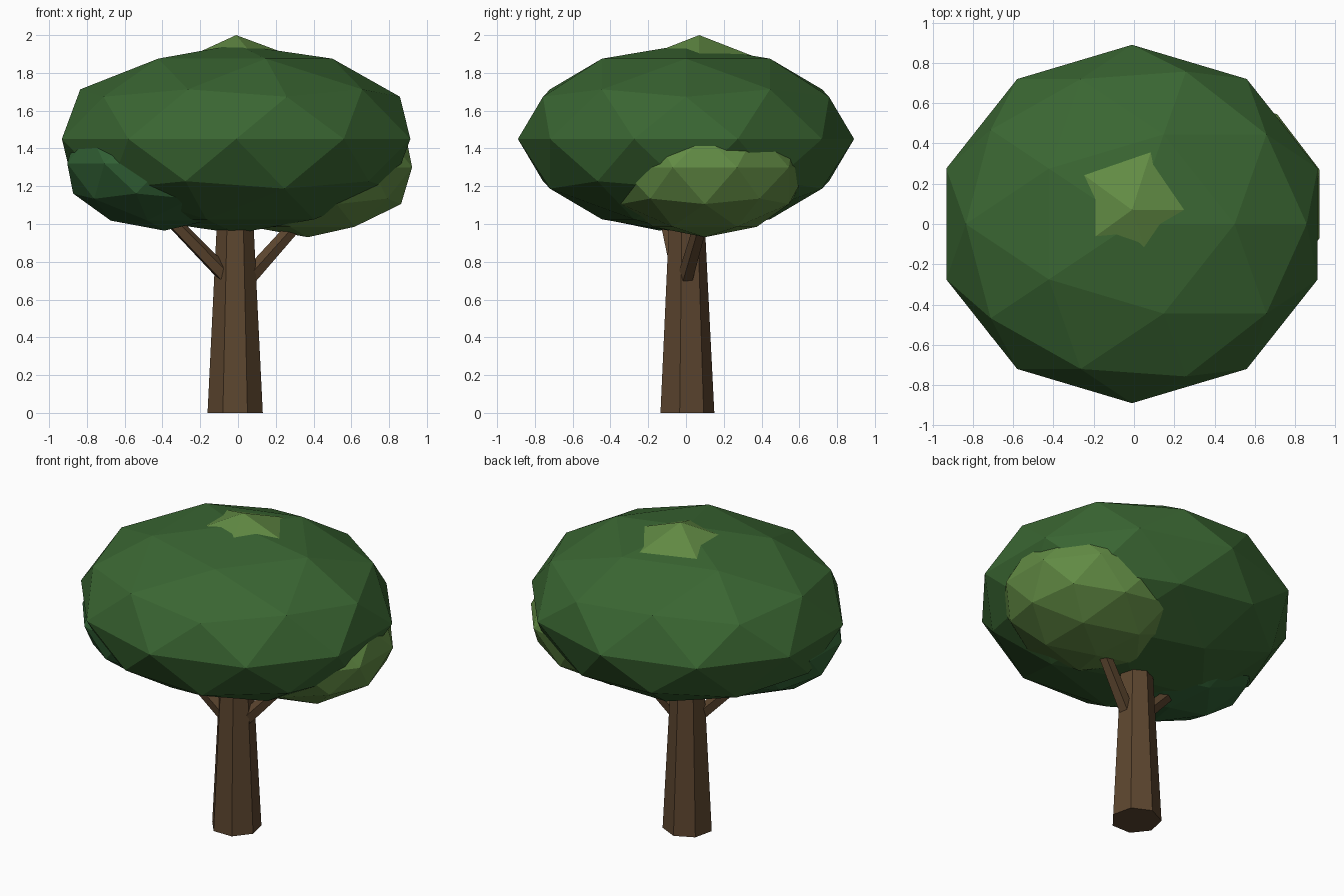
import bpy
from mathutils import Vector

cube = bpy.data.objects.get("Cube")
if cube:
    bpy.data.objects.remove(cube, do_unlink=True)


def material(name, rgb):
    mat = bpy.data.materials.new(name)
    mat.use_nodes = True
    mat.diffuse_color = (*rgb, 1)
    bsdf = next(n for n in mat.node_tree.nodes if n.type == 'BSDF_PRINCIPLED')
    bsdf.inputs["Base Color"].default_value = (*rgb, 1)
    return mat


leaf = material("leaf green", (0.042, 0.133, 0.032))
leaf_cool = material("cool leaf green", (0.032, 0.122, 0.036))
leaf_light = material("light leaf green", (0.122, 0.26, 0.058))
bark = material("bark brown", (0.107, 0.06, 0.028))


def finish(name, mat):
    obj = bpy.context.object
    obj.name = obj.data.name = name
    obj.data.materials.append(mat)
    return obj


def foliage(name, centre, radii, mat, detail=2):
    """Faceted, flattened ball of leaves."""
    bpy.ops.mesh.primitive_ico_sphere_add(subdivisions=detail, radius=1, location=centre)
    obj = finish(name, mat)
    obj.scale = radii
    return obj


def limb(name, start, end, r_start, r_end, sides):
    """Tapered low-poly cylinder between two points."""
    start, end = Vector(start), Vector(end)
    axis = end - start
    bpy.ops.mesh.primitive_cone_add(vertices=sides, radius1=r_start, radius2=r_end,
                                    depth=axis.length, location=(start + end) / 2)
    obj = finish(name, bark)
    obj.rotation_euler = axis.to_track_quat('Z', 'Y').to_euler()
    return obj


# Trunk
bpy.ops.mesh.primitive_cone_add(vertices=7, radius1=0.15, radius2=0.092, depth=1.15,
                                location=(-0.015, 0, 0.575))
finish("trunk", bark)

# Branches reaching up into the leaves
limb("right_branch", (-0.07, -0.04, 0.73), (-0.45, -0.13, 1.12), 0.045, 0.035, 5)
limb("left_branch", (0.06, 0.0, 0.72), (0.4, 0.11, 1.1), 0.045, 0.035, 5)

# Leaves: main crown with three smaller clumps poking through
foliage("crown", (-0.01, 0, 1.45), (0.97, 0.89, 0.5), leaf)
foliage("left_clump", (0.37, 0.1, 1.3), (0.58, 0.55, 0.37), leaf_light)
foliage("right_clump", (-0.39, -0.14, 1.32), (0.54, 0.52, 0.355), leaf_cool)
foliage("top_clump", (-0.01, 0.07, 1.76), (0.4, 0.4, 0.24), leaf_light, detail=1)
